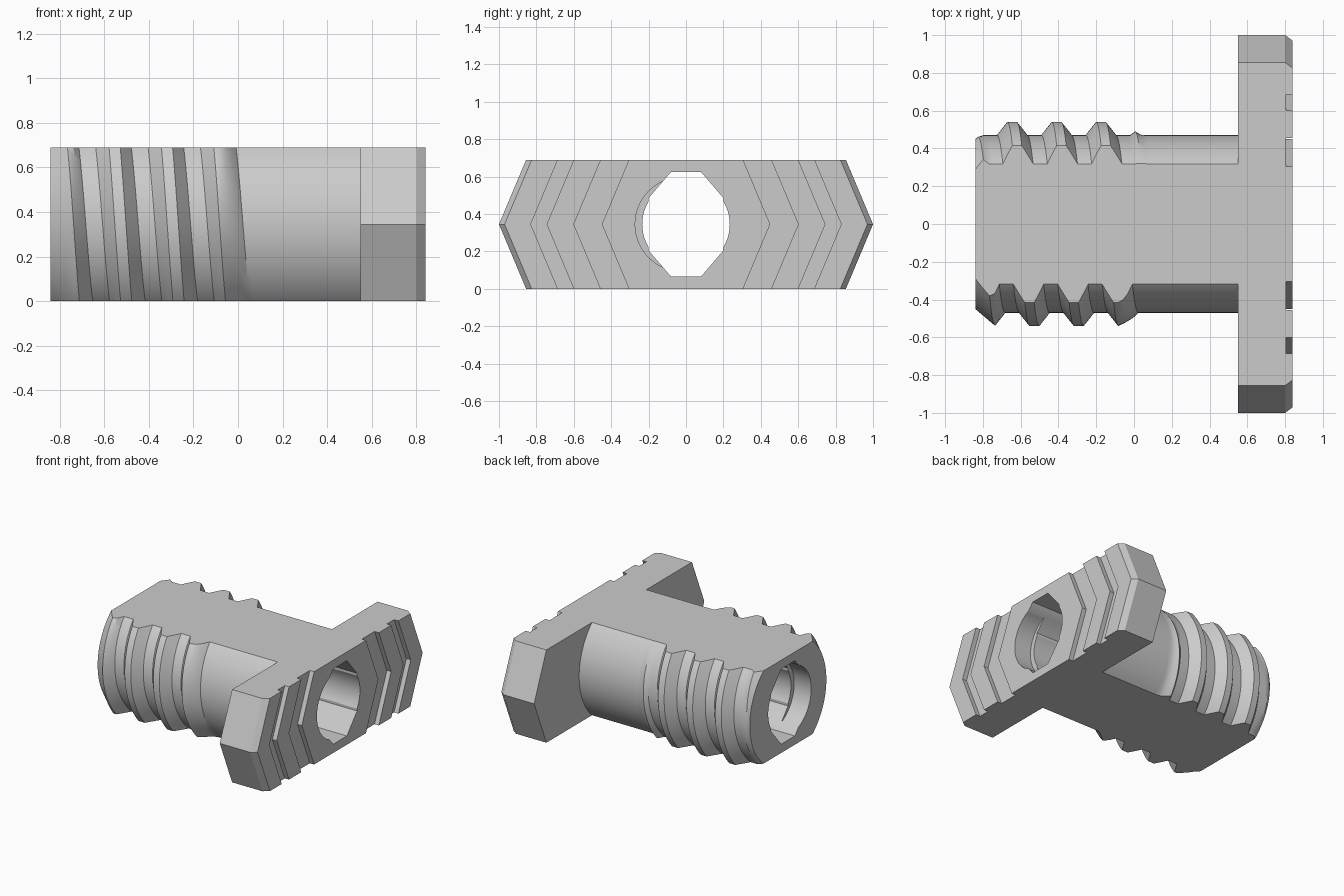
import bpy, bmesh, math
from mathutils import Vector

if "Cube" in bpy.data.objects:
    bpy.data.objects.remove(bpy.data.objects["Cube"], do_unlink=True)

HALF = 0.345           # half height after flattening
PITCH, ROOT, CREST = 0.235, 0.47, 0.54
SEG = 96

grey = bpy.data.materials.new("plain grey")
grey.use_nodes = True
colour = (0.6, 0.6, 0.6, 1)
grey.diffuse_color = colour
grey.node_tree.nodes["Principled BSDF"].inputs["Base Color"].default_value = colour


def add_object(name, bm, helper=False):
    bmesh.ops.recalc_face_normals(bm, faces=bm.faces)
    mesh = bpy.data.meshes.new(name)
    bm.to_mesh(mesh)
    bm.free()
    mesh.materials.append(grey)
    obj = bpy.data.objects.new(name, mesh)
    bpy.context.collection.objects.link(obj)
    obj.hide_render = helper
    return obj


def slice_off(bm, point, normal):
    """Cut away everything beyond a plane and cap the opening."""
    cut = bmesh.ops.bisect_plane(
        bm, geom=bm.verts[:] + bm.edges[:] + bm.faces[:], dist=1e-5,
        plane_co=Vector(point), plane_no=Vector(normal), clear_outer=True)
    edges = [e for e in cut["geom_cut"] if isinstance(e, bmesh.types.BMEdge) and e.is_boundary]
    bmesh.ops.triangle_fill(bm, edges=edges, use_beauty=True, use_dissolve=True)


def prism(name, outline, x0, x1):
    """Cutter with a y-z outline, extruded along x."""
    bm = bmesh.new()
    face = bm.faces.new([bm.verts.new((x0, y, z)) for y, z in outline])
    ext = bmesh.ops.extrude_face_region(bm, geom=[face])["geom"]
    for v in ext:
        if isinstance(v, bmesh.types.BMVert):
            v.co.x = x1
    return add_object(name, bm, helper=True)


def circle(cy, r):
    return [(cy + r * math.cos(a), r * math.sin(a))
            for a in (math.tau * i / 64 for i in range(64))]


def combine(target, other, operation):
    mod = target.modifiers.new(operation, "BOOLEAN")
    mod.operation, mod.object, mod.solver = operation, other, "EXACT"
    deps = bpy.context.evaluated_depsgraph_get()
    mesh = bpy.data.meshes.new_from_object(target.evaluated_get(deps))
    target.modifiers.clear()
    target.data = mesh
    bpy.data.objects.remove(other, do_unlink=True)


# Threaded shaft: helical strands, limited by the lead-in cone and the run-out
offsets = (-0.1, -0.08, -0.0525, -0.025, 0, 0.025, 0.0525, 0.08, 0.1)


def radius(x, off):
    ridge = max(0, min(1, (0.08 - abs(off)) / 0.055))
    r = ROOT + (CREST - ROOT) * ridge
    runout = ROOT + max(0, 0.6 * (0.04 - x))
    lead_in = 0.45 + 0.85 * max(-0.1, x + 0.84)
    return min(r, runout, lead_in)


bm = bmesh.new()
steps = range(-3 * SEG, 8 * SEG)
strands = []
for off in offsets:
    strand = []
    for t in steps:
        a = math.tau * t / SEG
        x = -0.645 + PITCH * t / SEG + off
        r = radius(x, off)
        strand.append(bm.verts.new((x, r * math.cos(a), r * math.sin(a))))
    strands.append(strand)
for p in range(len(offsets)):
    last = p == len(offsets) - 1
    nxt, jump = (strands[0], SEG) if last else (strands[p + 1], 0)
    for t in range(len(steps) - 1 - jump):
        bm.faces.new((strands[p][t], strands[p][t + 1], nxt[t + 1 + jump], nxt[t + jump]))
slice_off(bm, (-0.84, 0, 0), (-1, 0, 0))
slice_off(bm, (0.65, 0, 0), (1, 0, 0))
bolt = add_object("threaded_bolt", bm)

# Head: chevron-sided bar with two grooves on each half of its end face
side = [(0.55, 1), (0.8, 1), (0.84, 0.97), (0.84, 0.83), (0.805, 0.83), (0.805, 0.745),
        (0.84, 0.745), (0.84, 0.6), (0.805, 0.6), (0.805, 0.45), (0.84, 0.45)]
outline = side + [(x, -y) for x, y in reversed(side)]
bm = bmesh.new()
layers = []
for z in (-0.6, 0, 0.6):
    layers.append([bm.verts.new((x, y - math.copysign(0.42 * abs(z), y), z)) for x, y in outline])
n = len(outline)
for low, high in zip(layers, layers[1:]):
    for i in range(n):
        j = (i + 1) % n
        bm.faces.new((low[i], low[j], high[j], high[i]))
bm.faces.new(layers[0])
bm.faces.new(layers[-1])
head = add_object("head", bm)
combine(bolt, head, "UNION")

# Through bore: faceted channel, round core and slightly offset end mouths
octagon = [(0.08, 0.28), (0.2, 0.14), (0.2, -0.14), (0.08, -0.28)]
octagon += [(-y, z) for y, z in reversed(octagon)]
combine(bolt, prism("faceted_channel", octagon, -1, 1), "DIFFERENCE")
combine(bolt, prism("round_core", circle(0, 0.234), -1.01, 1.01), "DIFFERENCE")
for x0, x1 in ((-1.02, -0.7), (0.7, 1.02)):
    combine(bolt, prism("bore_mouth", circle(-0.02, 0.252), x0, x1), "DIFFERENCE")

# Flatten top and bottom, then stand on the ground
bm = bmesh.new()
bm.from_mesh(bolt.data)
for s in (-1, 1):
    slice_off(bm, (0, 0, s * HALF), (0, 0, s))
bmesh.ops.translate(bm, verts=bm.verts, vec=(0, 0, HALF))
bmesh.ops.recalc_face_normals(bm, faces=bm.faces)
bm.to_mesh(bolt.data)
bm.free()

bpy.ops.object.select_all(action="DESELECT")
bolt.select_set(True)
bpy.context.view_layer.objects.active = bolt
bpy.ops.object.shade_smooth_by_angle(angle=math.radians(30))
